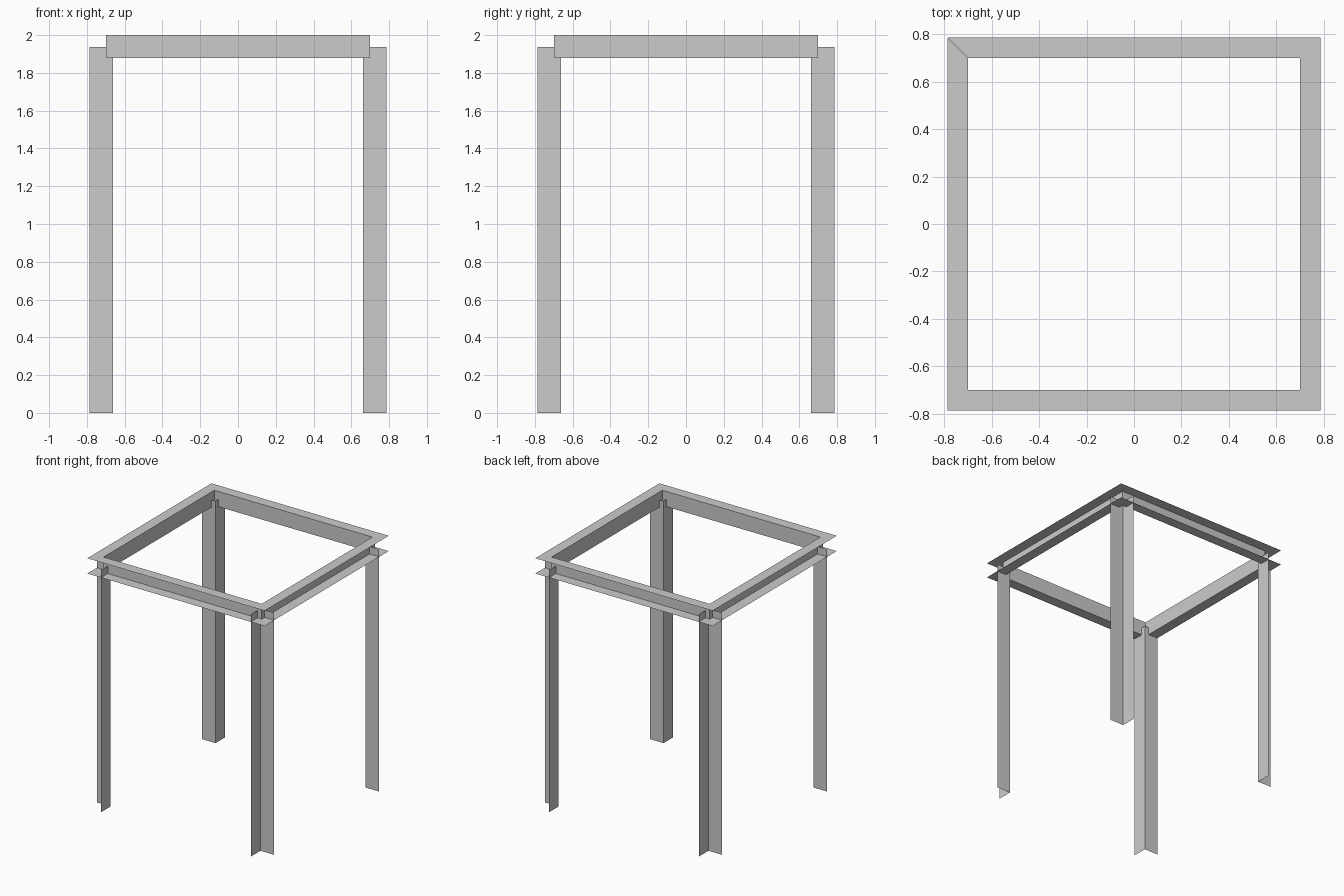
import bpy
import math
from mathutils import Matrix

cube = bpy.data.objects.get("Cube")
if cube:
    bpy.data.objects.remove(cube, do_unlink=True)

OUTER = 0.785       # outer half width of the frame
WEB = 0.70          # half width at the channel webs
LEG_IN = 0.663      # inner corner of the angle legs
TOP, RAIL_BOTTOM, LEG_TOP = 2.0, 1.878, 1.938

# Single plain steel colour
steel = bpy.data.materials.new("steel grey")
steel.use_nodes = True
colour = (0.6, 0.6, 0.6, 1.0)
steel.diffuse_color = colour
steel.node_tree.nodes["Principled BSDF"].inputs["Base Color"].default_value = colour


def sheet(name, start, end, turn):
    """Bridge two matching open point rows into a folded sheet, turned about z."""
    n = len(start)
    faces = [(i, i + 1, n + i + 1, n + i) for i in range(n - 1)]
    mesh = bpy.data.meshes.new(name)
    mesh.from_pydata(start + end, [], faces)
    mesh.transform(Matrix.Rotation(turn, 4, "Z"))
    mesh.materials.append(steel)
    obj = bpy.data.objects.new(name, mesh)
    bpy.context.collection.objects.link(obj)
    return obj


# Channel section (distance from centre, height), flanges pointing outward
channel = [(OUTER, TOP), (WEB, TOP), (WEB, RAIL_BOTTOM), (OUTER, RAIL_BOTTOM)]
# Angle section of the front left leg, its fold on the inside
angle = [(OUTER, -LEG_IN), (LEG_IN, -LEG_IN), (LEG_IN, -OUTER)]

rails = ["front_rail", "left_rail", "back_rail", "right_rail"]
legs = ["front_left_leg", "back_left_leg", "back_right_leg", "front_right_leg"]
for i in range(4):
    turn = i * math.pi / 2
    # Rail ends follow the diagonal, which gives the mitred corners
    sheet(rails[i],
          [(-d, -d, z) for d, z in channel],
          [(d, -d, z) for d, z in channel], turn)
    # Legs stop halfway up the rails
    sheet(legs[i],
          [(x, y, 0.0) for x, y in angle],
          [(x, y, LEG_TOP) for x, y in angle], turn)
